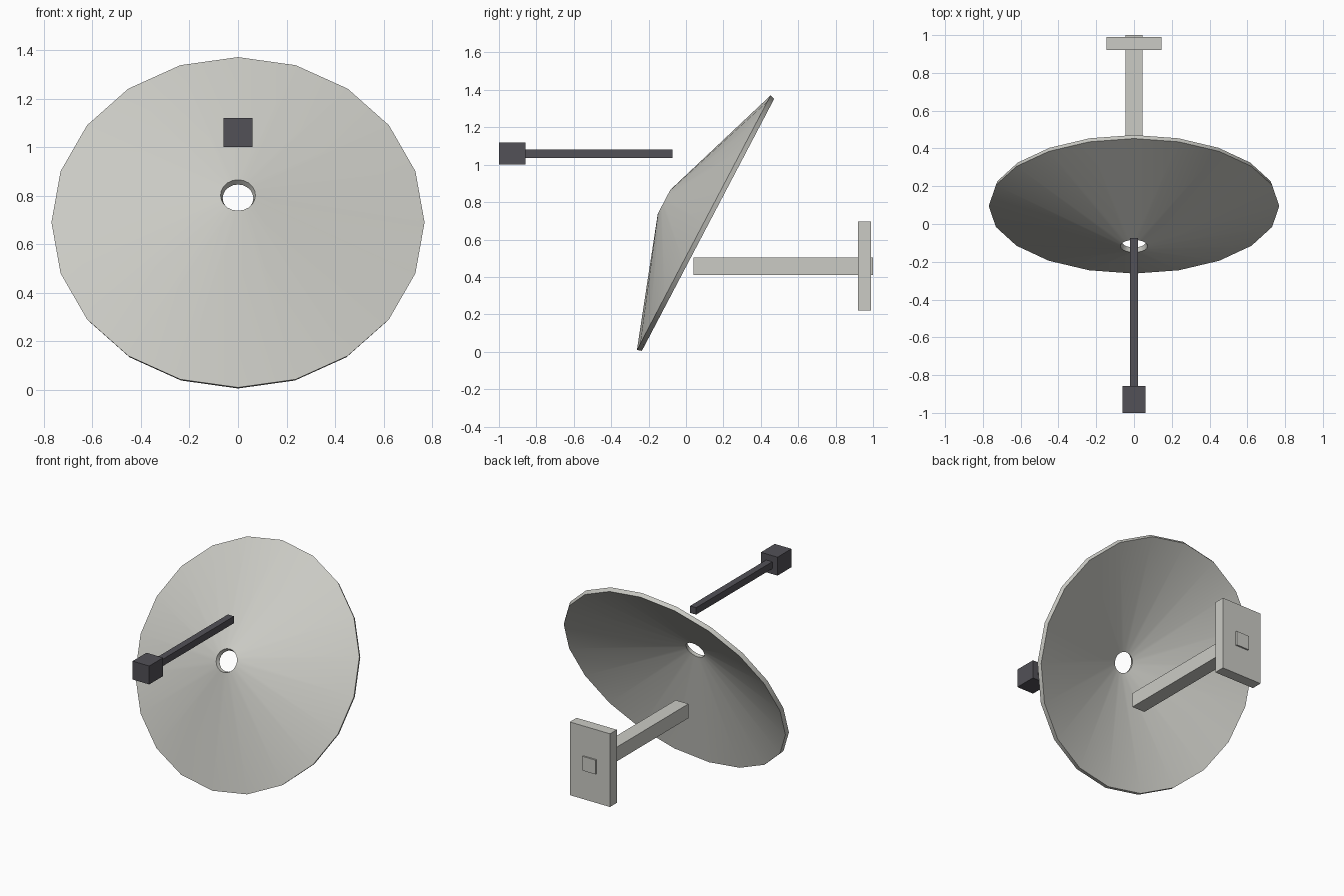
import bpy, bmesh, math
from mathutils import Matrix

cube = bpy.data.objects.get("Cube")
if cube:
    bpy.data.objects.remove(cube, do_unlink=True)


def material(name, rgb):
    mat = bpy.data.materials.new(name)
    mat.use_nodes = True
    mat.diffuse_color = (*rgb, 1)
    mat.node_tree.nodes["Principled BSDF"].inputs["Base Color"].default_value = (*rgb, 1)
    return mat


GREY = material("light_grey", (0.60, 0.60, 0.56))
DARK = material("dark_grey", (0.085, 0.082, 0.095))


def add_object(name, bm, mat):
    mesh = bpy.data.meshes.new(name)
    bm.to_mesh(mesh)
    bm.free()
    mesh.materials.append(mat)
    obj = bpy.data.objects.new(name, mesh)
    bpy.context.collection.objects.link(obj)
    return obj


def box(name, half_width, y_range, z_range, mat):
    """Box centred on x = 0 between the given limits."""
    (y0, y1), (z0, z1) = y_range, z_range
    bm = bmesh.new()
    bmesh.ops.create_cube(bm, size=1)
    bmesh.ops.scale(bm, vec=(2 * half_width, y1 - y0, z1 - z0), verts=bm.verts)
    bmesh.ops.translate(bm, vec=(0, (y0 + y1) / 2, (z0 + z1) / 2), verts=bm.verts)
    return add_object(name, bm, mat)


# Dish: an open cone shell with a central hole, tipped upwards
SIDES, RIM, HOLE, DEPTH, THICKNESS = 20, 0.769, 0.072, 0.24, 0.027
bm = bmesh.new()
rings = []
for radius, height in ((RIM, 0), (HOLE, DEPTH)):
    rings.append([bm.verts.new((radius * math.cos(a), radius * math.sin(a), height))
                  for a in (math.tau * i / SIDES for i in range(SIDES))])
outer, inner = rings
for i in range(SIDES):
    j = (i + 1) % SIDES
    bm.faces.new((outer[i], outer[j], inner[j], inner[i]))
tilt = Matrix.Rotation(math.radians(62.3), 4, "X")
bm.transform(Matrix.Translation((0, 0.095, 0.69)) @ tilt)
dish = add_object("dish", bm, GREY)
shell = dish.modifiers.new("shell", "SOLIDIFY")
shell.thickness = THICKNESS
shell.offset = -1
bpy.context.view_layer.objects.active = dish
dish.select_set(True)
bpy.ops.object.modifier_apply(modifier=shell.name)
bpy.ops.object.shade_smooth_by_angle(angle=math.radians(30))

# Wall mount behind the dish
box("mount_arm", 0.046, (0.04, 1.0), (0.41, 0.503), GREY)
box("mount_plate", 0.145, (0.92, 0.99), (0.22, 0.697), GREY)

# Receiver in front of the dish
box("receiver_arm", 0.022, (-0.87, -0.073), (1.035, 1.08), DARK)
box("receiver_head", 0.06, (-1.0, -0.857), (1.0, 1.12), DARK)
